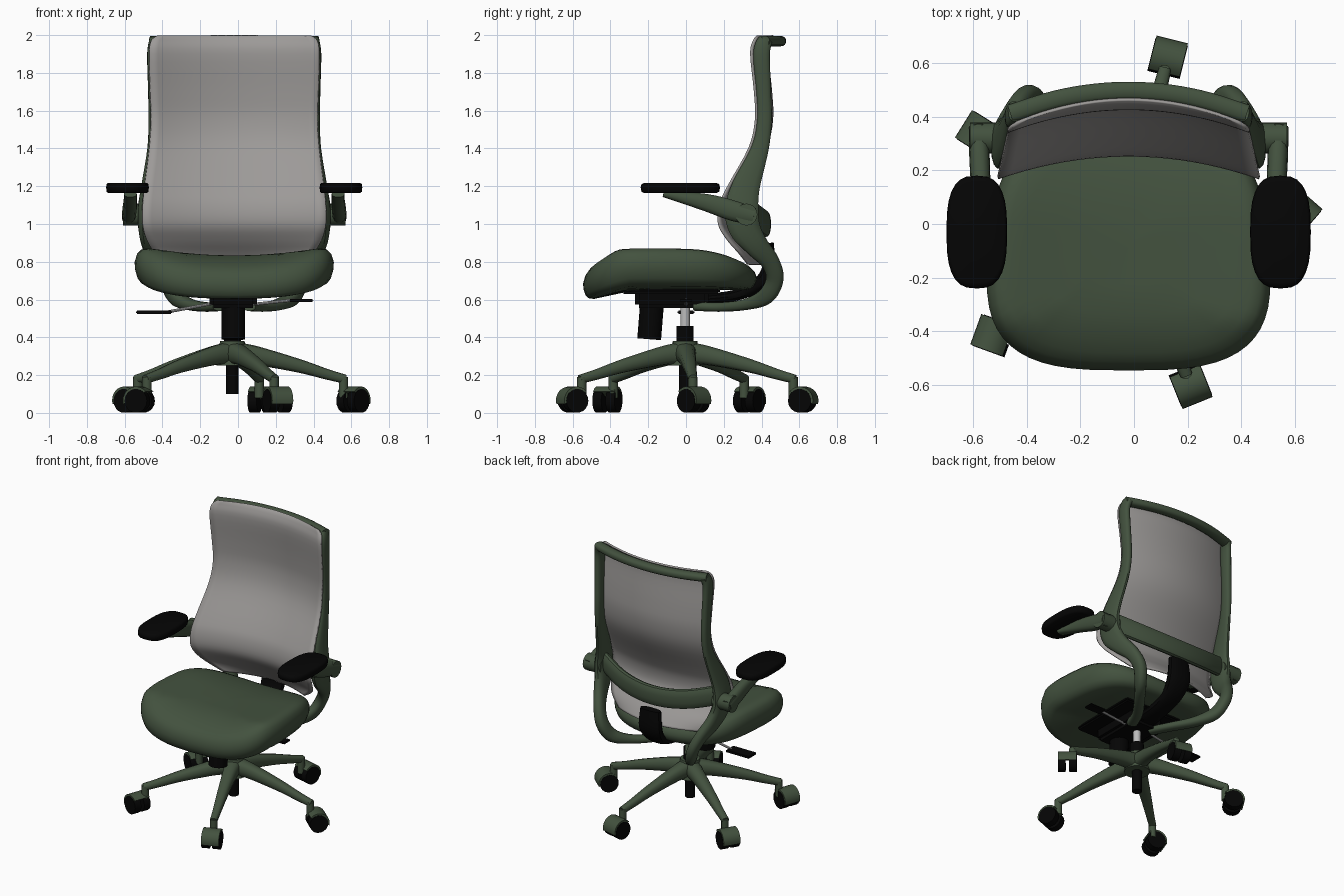
import bpy, bmesh, math
from mathutils import Vector

if "Cube" in bpy.data.objects:
    bpy.data.objects.remove(bpy.data.objects["Cube"])

CX = -0.02  # the upper chair sits slightly left of centre


def material(name, rgb):
    m = bpy.data.materials.new(name)
    m.diffuse_color = (*rgb, 1)
    m.use_nodes = True
    m.node_tree.nodes["Principled BSDF"].inputs["Base Color"].default_value = m.diffuse_color
    return m


GREEN = material("olive green", (0.056, 0.084, 0.049))
GREY = material("mesh grey", (0.335, 0.322, 0.313))
BLACK = material("black plastic", (0.0015, 0.0015, 0.0015))
STEEL = material("steel", (0.5, 0.5, 0.5))


def finish(name, bm, mat, angle=40):
    bmesh.ops.recalc_face_normals(bm, faces=bm.faces[:])
    me = bpy.data.meshes.new(name)
    bm.to_mesh(me)
    bm.free()
    me.materials.append(mat)
    for p in me.polygons:
        p.use_smooth = True
    me.set_sharp_from_angle(angle=math.radians(angle))
    ob = bpy.data.objects.new(name, me)
    bpy.context.collection.objects.link(ob)
    return ob


def spline(pts, n=5):
    """Catmull-Rom resampling of tuples of any length."""
    pts = [Vector(p) for p in pts]
    out = []
    for i in range(len(pts) - 1):
        p0, p1, p2 = pts[max(i - 1, 0)], pts[i], pts[i + 1]
        p3 = pts[min(i + 2, len(pts) - 1)]
        for k in range(n):
            t = k / n
            out.append(0.5 * (2 * p1 + (p2 - p0) * t + (2 * p0 - 5 * p1 + 4 * p2 - p3) * t ** 2
                              + (3 * p1 - p0 - 3 * p2 + p3) * t ** 3))
    return out + [pts[-1]]


def skin(name, rings, mat, angle=40):
    """Join closed rings of points and cap both ends."""
    bm = bmesh.new()
    vs = [[bm.verts.new(p) for p in r] for r in rings]
    n = len(vs[0])
    for a, b in zip(vs, vs[1:]):
        for i in range(n):
            bm.faces.new((a[i], a[(i + 1) % n], b[(i + 1) % n], b[i]))
    bm.faces.new(vs[0])
    bm.faces.new(vs[-1])
    return finish(name, bm, mat, angle)


def sweep(name, pts, mat, ref=(1, 0, 0), sides=14, power=0.8):
    """Rounded bar along (x, y, z, half size along ref, half size across)."""
    path = spline(pts)
    pos = [Vector(p[:3]) for p in path]
    rings = []
    for i, p in enumerate(path):
        t = (pos[min(i + 1, len(pos) - 1)] - pos[max(i - 1, 0)]).normalized()
        s = Vector(ref)
        s = (s - t * s.dot(t)).normalized()
        nrm = t.cross(s)
        ring = []
        for k in range(sides):
            a = 2 * math.pi * k / sides
            c, d = math.cos(a), math.sin(a)
            ring.append(pos[i] + s * p[3] * math.copysign(abs(c) ** power, c)
                        + nrm * p[4] * math.copysign(abs(d) ** power, d))
        rings.append(ring)
    return skin(name, rings, mat)


def rod(name, a, b, r1, mat, r2=None, sides=20):
    a, b = Vector(a), Vector(b)
    q = (b - a).to_track_quat('Z', 'Y')
    rings = [[c + q @ Vector((r * math.cos(2 * math.pi * k / sides), r * math.sin(2 * math.pi * k / sides), 0))
              for k in range(sides)] for c, r in ((a, r1), (b, r1 if r2 is None else r2))]
    return skin(name, rings, mat)


def box(name, x, y, z, mat, bevel=0.01):
    bm = bmesh.new()
    bmesh.ops.create_cube(bm, size=1)
    for v in bm.verts:
        v.co = [(r[0] + r[1]) / 2 + c * (r[1] - r[0]) for r, c in zip((x, y, z), v.co)]
    bmesh.ops.bevel(bm, geom=bm.edges[:], offset=bevel, segments=2, affect='EDGES')
    return finish(name, bm, mat)


def pillow(name, cx, cy, hx, hy, power, profile, top, bottom, mat, taper=0.0, n=56):
    """Superellipse cushion; profile gives (scale, height fraction) rings."""
    rings = []
    for s, f in profile:
        ring = []
        for k in range(n):
            a = 2 * math.pi * k / n
            c, d = math.cos(a), math.sin(a)
            u = math.copysign(abs(c) ** (2 / power), c)
            v = math.copysign(abs(d) ** (2 / power), d)
            x, y = s * hx * u * (1 - taper * v), s * hy * v
            zt, zb = top(x, cy + y), bottom(x, cy + y)
            ring.append((cx + x, cy + y, zb + f * (zt - zb)))
        rings.append(ring)
    return skin(name, rings, mat, 60)


# Seat cushion: dished top, falling front and rear edges
def seat_top(x, y):
    z = 0.878 - 0.045 * max(0, 1 - (x / 0.48) ** 2)
    return z - 0.45 * max(0, -0.36 - y) - 0.5 * max(0, y) ** 2


def seat_bottom(x, y):
    return 0.65 - 0.25 * max(0, -0.3 - y) + 0.1 * x * x


pillow("seat", CX, -0.085, 0.52, 0.46, 3.1,
       [(0.02, 1), (0.3, 1), (0.55, 1), (0.75, 1), (0.86, 0.99), (0.93, 0.94), (0.975, 0.82), (1, 0.6),
        (0.995, 0.4), (0.97, 0.18), (0.93, 0.05), (0.87, 0), (0.4, 0), (0.02, 0)],
       seat_top, seat_bottom, GREEN, taper=0.075)

# Backrest mesh panel: rows of (height, half width, y of the side edge)
rows = spline([(1.995, .41, .38), (1.97, .44, .36), (1.9, .45, .345), (1.7, .445, .365), (1.55, .44, .37),
               (1.4, .45, .335), (1.2, .475, .225), (1.1, .485, .18), (1.0, .485, .175), (.92, .465, .22),
               (.85, .42, .28), (.785, .33, .33)], 4)
bm = bmesh.new()
grid = [[bm.verts.new((CX + hw * u / 10, ye + 0.085 * (1 - (u / 10) ** 2), z)) for u in range(-10, 11)]
        for z, hw, ye in rows]
for a, b in zip(grid, grid[1:]):
    for i in range(20):
        bm.faces.new((a[i], b[i], b[i + 1], a[i + 1]))
panel = finish("backrest_mesh", bm, GREY)
mod = panel.modifiers.new("thickness", 'SOLIDIFY')
mod.thickness = 0.012
mod.offset = 0

# Back frame: top rail and rear cross bar
sweep("frame_top_rail", [(CX + .44 * u, .495 - .085 * u * u, 1.968, .028, .035)
                         for u in (-1, -.6, -.2, .2, .6, 1)], GREEN, (0, 0, 1))
sweep("frame_cross_bar", [(CX + .46 * u, .42 - .11 * u * u, 1.0 + .08 * u * u, .07, .03)
                          for u in (-1, -.6, -.2, .2, .6, 1)], GREEN, (0, 0, 1))

for s, side in ((-1, "left"), (1, "right")):
    # Side post running down into the looping strut under the seat
    post = [(.425, .42, 1.975, .024, .04), (.437, .4, 1.9, .024, .045), (.432, .411, 1.7, .024, .04),
            (.43, .415, 1.55, .024, .04), (.438, .392, 1.4, .022, .047), (.466, .318, 1.2, .026, .075),
            (.478, .295, 1.08, .033, .09), (.472, .31, .98, .036, .085), (.45, .37, .89, .036, .065),
            (.405, .445, .8, .036, .05), (.365, .47, .71, .036, .047), (.32, .425, .62, .036, .045),
            (.24, .32, .575, .036, .03), (.14, .18, .56, .036, .025), (.08, .05, .565, .036, .025)]
    sweep(side + "_post_and_strut", [(CX + s * p[0], *p[1:]) for p in post], GREEN)
    # Armrest: joint, arm and pad
    rod(side + "_arm_joint", (CX + s * .45, .32, 1.05), (CX + s * .59, .32, 1.05), .058, GREEN)
    sweep(side + "_arm", [(CX + s * .56, .36, 1.04, .035, .045), (CX + s * .555, .25, 1.07, .038, .055),
                          (CX + s * .55, .1, 1.115, .036, .046), (CX + s * .55, -.12, 1.16, .034, .018)], GREEN)
    pillow(side + "_arm_pad", CX + s * .565, -.03, .113, .21, 2.8,
           [(0.05, 1), (0.9, 1), (0.98, .88), (1, .55), (0.98, .15), (0.9, 0), (0.05, 0)],
           lambda x, y: 1.218, lambda x, y: 1.163, BLACK, n=28)

# Mechanism under the seat, rear spine, tension knob
box("tilt_mechanism", (-.15, .1), (-.27, .12), (.555, .65), BLACK, .02)
box("seat_plate", (-.25, .21), (-.34, .18), (.63, .66), BLACK)
sweep("rear_spine", [(CX, .08, .6, .08, .03), (CX, .25, .62, .07, .03), (CX, .37, .67, .075, .035),
                     (CX, .435, .76, .09, .035), (CX, .435, .9, .08, .03)], BLACK)
rod("tension_knob", (-.025, -.175, .64), (-.025, -.195, .39), .063, BLACK)

# Levers
rod("left_lever_rod", (-.13, 0, .58), (-.37, 0, .535), .008, STEEL, sides=8)
box("left_lever_paddle", (-.54, -.35), (-.045, .045), (.524, .542), BLACK, .006)
rod("right_lever_rod", (.08, 0, .575), (.3, 0, .598), .008, STEEL, sides=8)
box("right_lever_paddle", (.27, .4), (-.035, .035), (.588, .604), BLACK, .006)

# Gas column
BX, BY = -.03, -.005
rod("column_lower", (BX, BY, .1), (BX, BY, .3), .033, BLACK)
rod("column_sleeve", (BX, BY, .36), (BX, BY, .46), .045, BLACK)
rod("column_shaft", (BX, BY, .45), (BX, BY, .57), .025, STEEL)
rod("base_hub", (BX, BY, .25), (BX, BY, .38), .085, GREEN, .065)

# Five-star base with casters; two casters are swivelled
for i in range(5):
    ang = math.radians(4 + 72 * i)
    out = Vector((math.cos(ang), math.sin(ang), 0))
    tan = Vector((-out.y, out.x, 0))
    base = Vector((BX, BY, 0))

    def at(r, z):
        return base + out * r + Vector((0, 0, z))

    leg = [(.02, .315, .06, .06), (.13, .302, .048, .05), (.35, .25, .036, .036),
           (.5, .205, .028, .028), (.6, .178, .024, .024)]
    sweep(f"base_leg_{i}", [(*at(r, z), a, b) for r, z, a, b in leg], GREEN, tan, 12)
    rod(f"caster_stem_{i}", at(.59, .08), at(.59, .19), .025, GREEN, sides=12)

    yaw = ang + math.radians({0: 45, 3: -60}.get(i, 0))
    fwd = Vector((math.cos(yaw), math.sin(yaw), 0))
    axle = Vector((-fwd.y, fwd.x, 0))
    hub = at(.64, .064)
    for w in (-1, 1):
        rod(f"caster_wheel_{i}_{'a' if w < 0 else 'b'}", hub + axle * w * .012, hub + axle * w * .062,
            .063, BLACK, sides=18)
    arc = [math.radians(-15 + 14 * k) for k in range(12)]
    skin(f"caster_hood_{i}", [[hub + fwd * .073 * math.cos(t) + Vector((0, 0, .002 + .073 * math.sin(t))) + axle * w
                               for t in arc] for w in (-.06, .06)], GREEN)
